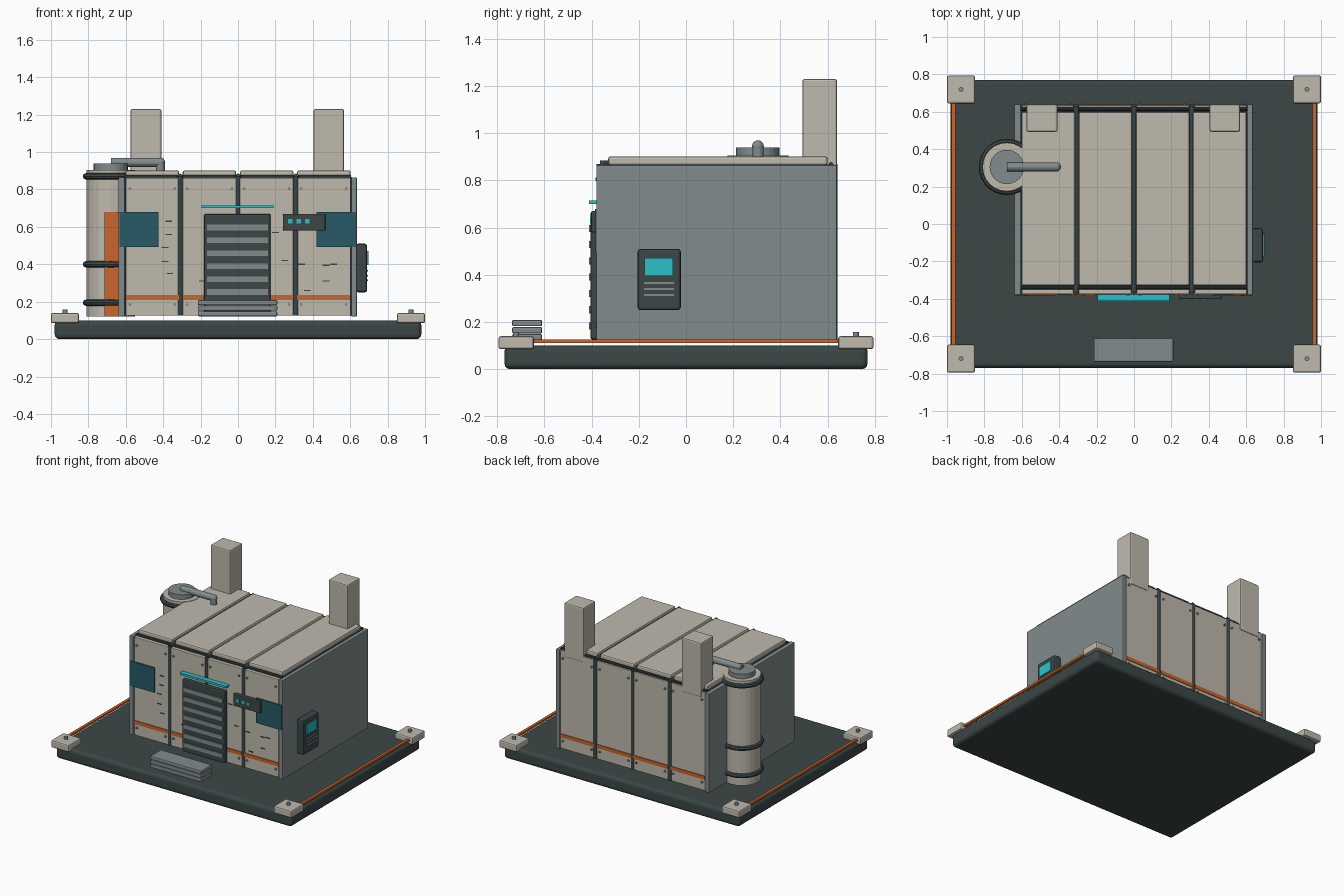
import bpy, bmesh, math
from mathutils import Vector

cube = bpy.data.objects.get("Cube")
if cube:
    bpy.data.objects.remove(cube, do_unlink=True)


def material(name, rgb):
    m = bpy.data.materials.new(name)
    m.use_nodes = True
    m.diffuse_color = (*rgb, 1)
    shader = next(n for n in m.node_tree.nodes if n.type == 'BSDF_PRINCIPLED')
    shader.inputs["Base Color"].default_value = (*rgb, 1)
    return m


BEIGE = material("warm beige", (0.52, 0.49, 0.42))
DARK = material("dark slate", (0.045, 0.062, 0.062))
GREY = material("steel grey", (0.22, 0.26, 0.27))
ORANGE = material("safety orange", (0.60, 0.13, 0.025))
CYAN = material("bright cyan", (0.025, 0.53, 0.58))
TEAL = material("dark teal glass", (0.02, 0.10, 0.135))


def finish(name, bm, mat):
    mesh = bpy.data.meshes.new(name)
    bm.to_mesh(mesh)
    bm.free()
    mesh.materials.append(mat)
    ob = bpy.data.objects.new(name, mesh)
    bpy.context.scene.collection.objects.link(ob)
    return ob


def box(name, xs, ys, zs, mat, bevel=0.0, segments=2):
    """Box from (min, max) ranges, with optional rounded edges."""
    bm = bmesh.new()
    bmesh.ops.create_cube(bm, size=1)
    for v in bm.verts:
        for i, (lo, hi) in enumerate((xs, ys, zs)):
            v.co[i] = lo if v.co[i] < 0 else hi
    if bevel:
        bmesh.ops.bevel(bm, geom=bm.edges[:], offset=bevel, segments=segments,
                        profile=0.5, affect='EDGES')
    return finish(name, bm, mat)


def rod(name, a, b, radius, mat, sides=24):
    """Cylinder between two points."""
    a, b = Vector(a), Vector(b)
    bm = bmesh.new()
    bmesh.ops.create_cone(bm, cap_ends=True, segments=sides, radius1=radius,
                          radius2=radius, depth=(b - a).length)
    turn = (b - a).to_track_quat('Z', 'Y').to_matrix()
    bmesh.ops.rotate(bm, verts=bm.verts, matrix=turn)
    bmesh.ops.translate(bm, verts=bm.verts, vec=(a + b) / 2)
    return finish(name, bm, mat)


def ring(name, x, y, z, major, minor, mat):
    bpy.ops.mesh.primitive_torus_add(location=(x, y, z), major_radius=major,
                                     minor_radius=minor, major_segments=28,
                                     minor_segments=8)
    ob = bpy.context.object
    ob.name = name
    ob.data.materials.append(mat)
    bpy.ops.object.shade_smooth_by_angle()


# Ground slab, corner blocks and edge strips
box("base_slab", (-0.98, 0.98), (-0.77, 0.77), (0, 0.10), DARK, 0.025, 3)
for sx in (-1, 1):
    for sy in (-1, 1):
        x, y = sx * 0.925, sy * 0.72
        box("corner_block", (x - 0.075, x + 0.075), (y - 0.075, y + 0.075),
            (0.085, 0.14), BEIGE, 0.01)
        rod("corner_bolt", (x, y, 0.14), (x, y, 0.158), 0.013, GREY, 12)
    box("edge_strip", (sx * 0.965 - 0.01, sx * 0.965 + 0.01), (-0.65, 0.65),
        (0.11, 0.125), ORANGE)

# Building core and side walls
box("building_core", (-0.61, 0.61), (-0.35, 0.615), (0.125, 0.868), DARK)
box("left_wall", (0.605, 0.635), (-0.38, 0.64), (0.12, 0.865), GREY, 0.005)
box("right_wall", (-0.64, -0.605), (-0.38, 0.64), (0.12, 0.865), GREY, 0.005)

# Wall panels, roof panels and panel bolts
for i in range(4):
    cx = -0.458 + i * 0.3055
    span = (cx - 0.143, cx + 0.143)
    for side, ys, face, out in (("front", (-0.375, -0.345), -0.375, -1),
                                ("back", (0.61, 0.635), 0.635, 1)):
        box(side + "_panel", span, ys, (0.125, 0.862), BEIGE, 0.004)
        stripe = sorted((face, face + out * 0.005))
        box(side + "_stripe", span, stripe, (0.21, 0.237), ORANGE)
        for dx in (-0.12, 0.12):
            for z in (0.185, 0.805):
                rod("panel_bolt", (cx + dx, face, z),
                    (cx + dx, face + out * 0.008, z), 0.008, GREY, 10)
    box("roof_panel", span, (-0.33, 0.6), (0.865, 0.902), BEIGE, 0.01)

# Dark seam ribs on front, back and roof
for x in (-0.31, 0, 0.31):
    for y in (-0.365, 0.627):
        rod("wall_rib", (x, y, 0.125), (x, y, 0.87), 0.015, DARK, 12)
    rod("roof_rib", (x, -0.365, 0.87), (x, 0.627, 0.87), 0.015, DARK, 12)
for y in (-0.34, 0.615):
    rod("roof_edge_rib", (-0.605, y, 0.868), (0.605, y, 0.868), 0.01, DARK, 10)

# Rooftop stacks
for lo, hi in ((-0.575, -0.41), (0.405, 0.567)):
    box("roof_stack", (lo, hi), (0.493, 0.64), (0.82, 1.23), BEIGE, 0.009)

# Front shutter door with slats and a light bar
box("door", (-0.182, 0.175), (-0.405, -0.37), (0.125, 0.67), DARK, 0.01)
for i in range(7):
    z = 0.597 - i * 0.069
    box("door_slat", (-0.165, 0.16), (-0.412, -0.40), (z - 0.015, z + 0.015), GREY)
box("door_light", (-0.195, 0.19), (-0.412, -0.376), (0.70, 0.715), CYAN)

# Windows
for lo, hi in ((-0.633, -0.425), (0.42, 0.63)):
    box("front_window", (lo, hi), (-0.386, -0.378), (0.493, 0.68), TEAL)

# Front control box
box("control_box", (0.24, 0.467), (-0.402, -0.37), (0.58, 0.67), DARK, 0.006)
for x in (0.28, 0.325, 0.37):
    box("control_light", (x - 0.012, x + 0.012), (-0.407, -0.40), (0.618, 0.642), CYAN)

# Wear marks on the front panels
for x, z in ((-0.37, 0.63), (-0.37, 0.56), (-0.39, 0.49), (-0.39, 0.415),
             (-0.365, 0.35), (-0.19, 0.31), (0.2, 0.57), (0.25, 0.42),
             (0.34, 0.40), (0.47, 0.395), (0.51, 0.4), (0.37, 0.26), (0.47, 0.31)):
    box("wear_mark", (x - 0.018, x + 0.018), (-0.379, -0.374), (z - 0.003, z + 0.003), DARK)

# Entrance steps
for i in range(3):
    z = 0.122 + i * 0.03
    box("step", (-0.215, 0.21), (-0.737, -0.61), (z, z + 0.027), GREY, 0.006)

# Wall terminal on the left side
box("terminal", (0.63, 0.69), (-0.205, -0.022), (0.25, 0.51), DARK, 0.012)
box("terminal_screen", (0.685, 0.697), (-0.175, -0.055), (0.395, 0.472), CYAN)
for z in (0.315, 0.34, 0.365):
    box("terminal_line", (0.687, 0.694), (-0.178, -0.05), (z - 0.004, z + 0.004), GREY)

# Storage tank with bands, lid and outlet pipe
TX, TY = -0.68, 0.305
rod("tank", (TX, TY, 0.12), (TX, TY, 0.905), 0.13, BEIGE)
for z in (0.195, 0.40, 0.87):
    ring("tank_band", TX, TY, z, 0.133, 0.017, DARK)
box("tank_stripe", (-0.713, -0.64), (TY - 0.134, TY - 0.11), (0.122, 0.68), ORANGE)
rod("tank_cap", (TX, TY, 0.90), (TX, TY, 0.94), 0.092, GREY)
rod("outlet_pipe", (TX, TY, 0.945), (-0.415, TY, 0.945), 0.024, GREY, 16)
rod("outlet_drop", (-0.415, TY, 0.945), (-0.415, TY, 0.885), 0.024, GREY, 16)
bpy.ops.mesh.primitive_uv_sphere_add(segments=16, ring_count=10, radius=0.025,
                                     location=(-0.415, TY, 0.945))
elbow = bpy.context.object
elbow.name = "outlet_elbow"
elbow.data.materials.append(GREY)
bpy.ops.object.shade_smooth_by_angle()
